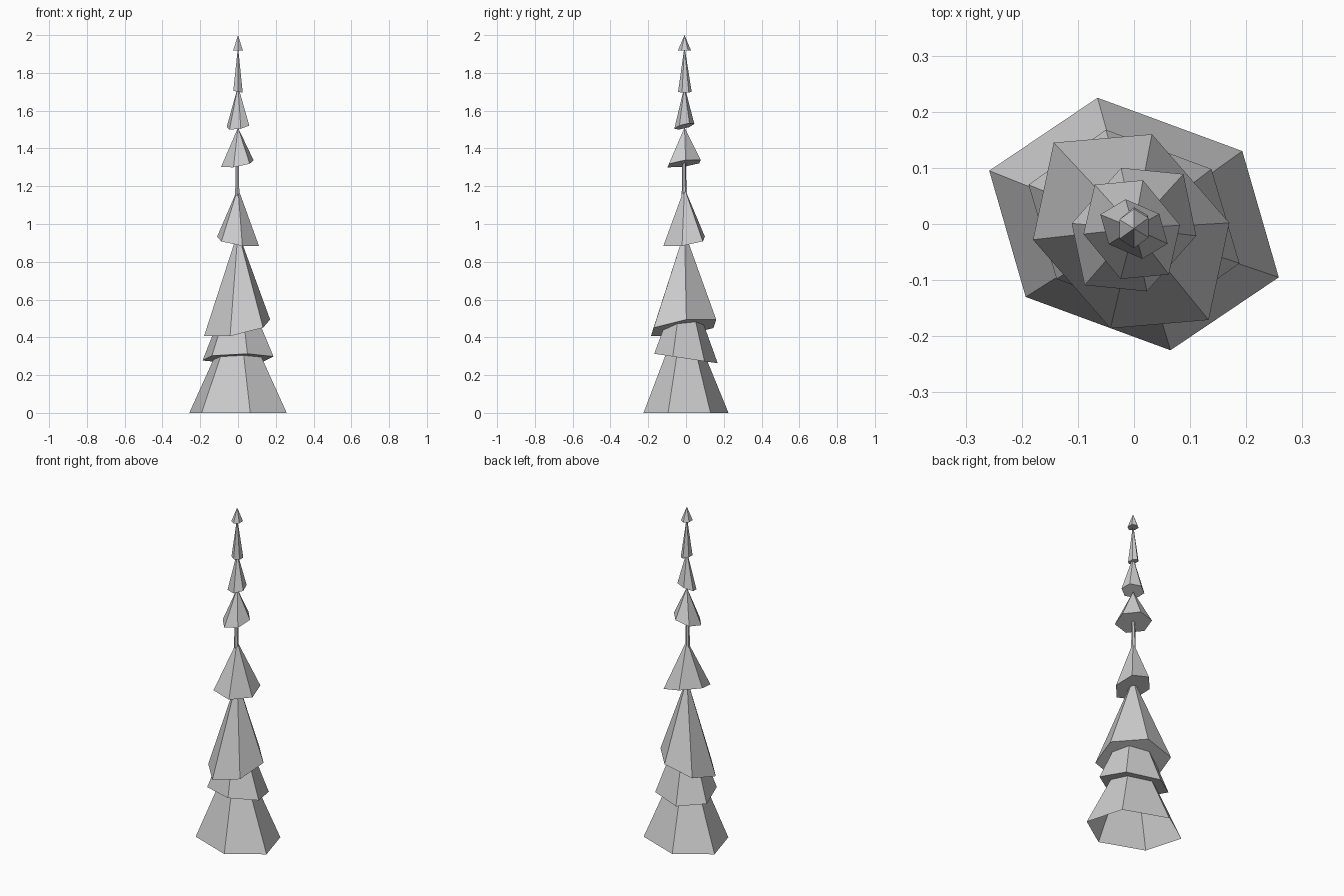
import bpy, bmesh
from mathutils import Vector

if "Cube" in bpy.data.objects:
    bpy.data.objects.remove(bpy.data.objects["Cube"])


def tier(name, centre, a, b, slope, apex, closed=True):
    """Six-sided cone on a tilted hexagon spanned by the corner offsets a and b."""
    a, b, c = Vector(a), Vector(b), Vector(centre)
    bm = bmesh.new()
    ring = []
    for o in (a, a + b, b, -a, -a - b, -b):
        z = c.z + slope[0] * o.x + slope[1] * o.y
        ring.append(bm.verts.new((c.x + o.x, c.y + o.y, z)))
    tip = bm.verts.new((0, -0.008, apex))
    for i in range(6):
        bm.faces.new((ring[(i + 1) % 6], ring[i], tip))
    if closed:
        bm.faces.new(ring)
    me = bpy.data.meshes.new(name)
    bm.to_mesh(me)
    bm.free()
    bpy.context.collection.objects.link(bpy.data.objects.new(name, me))


# Foliage tiers, bottom to top: centre, two corner offsets, tilt, tip height
tier("skirt_tier", (0, 0, 0), (-.065, .225), (.258, -.095), (0, 0), .57, False)
tier("second_tier", (0, 0, .288), (-.05, .168), (.188, -.07), (0, -.15), .75)
tier("third_tier", (-.005, -.013, .45), (-.138, .158), (.175, .015), (.235, .2), .96)
tier("fourth_tier", (0, -.01, .908), (-.023, .11), (.111, -.011), (-.2, .18), 1.19)
tier("fifth_tier", (-.004, -.01, 1.32), (-.066, .08), (.086, .008), (.2, .18), 1.51)
tier("sixth_tier", (0, -.009, 1.517), (-.015, .053), (.06, -.026), (.2, .3), 1.73)
tier("seventh_tier", (0, -.006, 1.70), (0, .036), (.025, -.015), (-.2, 0), 1.94)
tier("top_tier", (0, -.008, 1.918), (0, .035), (.026, -.016), (0, 0), 2.0)

# Thin trunk showing between the fourth and fifth tiers
bpy.ops.mesh.primitive_cone_add(vertices=6, radius1=.016, radius2=.009,
                                depth=.35, location=(-.004, -.01, 1.175))
bpy.context.object.name = "trunk"
